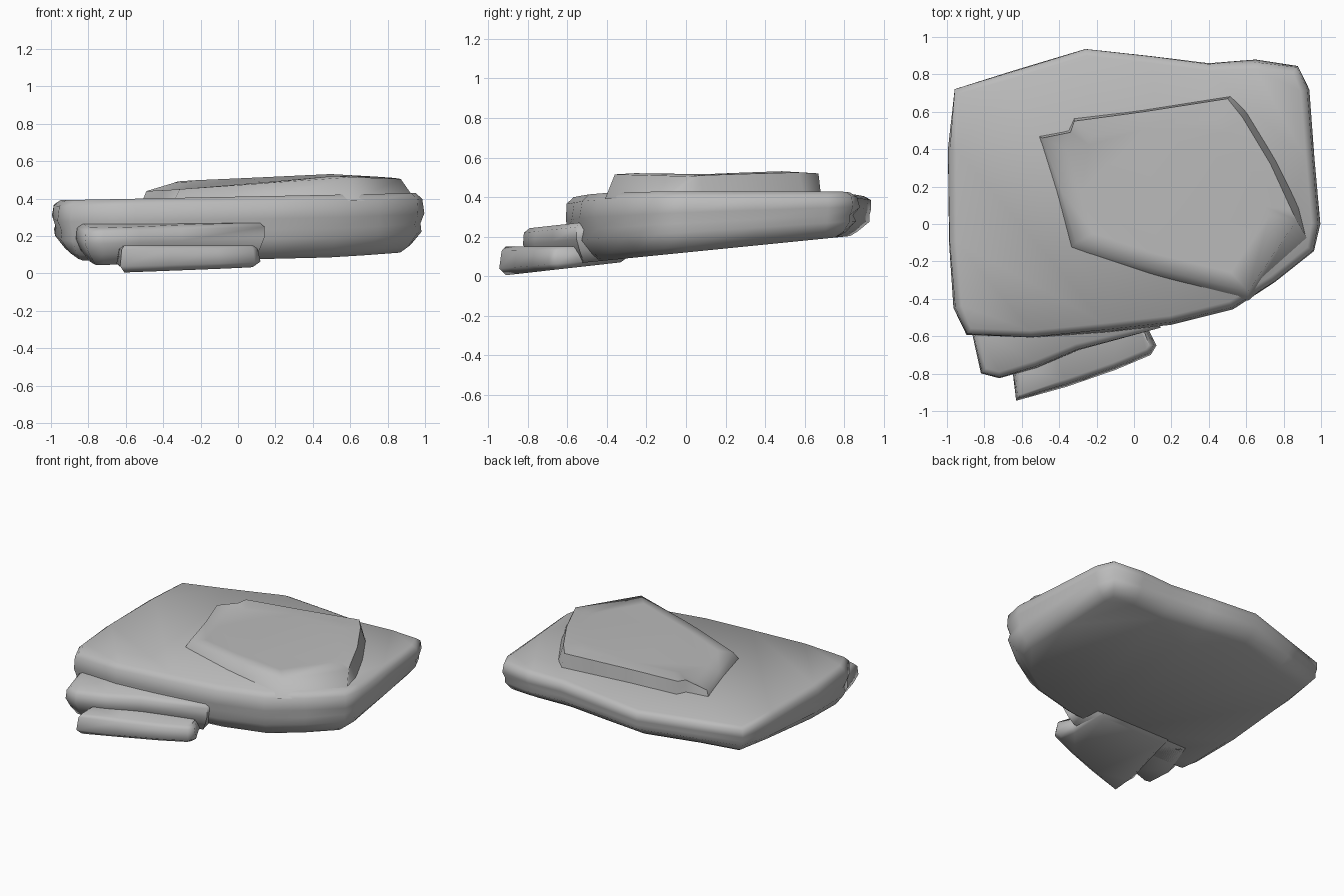
import bpy, bmesh, math, random
from mathutils import Vector

random.seed(4)
if "Cube" in bpy.data.objects:
    bpy.data.objects.remove(bpy.data.objects["Cube"])

stone = bpy.data.materials.new("grey stone")
stone.use_nodes = True
GREY = (0.5, 0.5, 0.5, 1)
stone.diffuse_color = GREY
stone.node_tree.nodes["Principled BSDF"].inputs["Base Color"].default_value = GREY


def loft(name, rings, angle=65):
    """Skin a stack of matching rings and cap both ends."""
    bm = bmesh.new()
    loops = [[bm.verts.new(p) for p in ring] for ring in rings]
    n = len(loops[0])
    for low, high in zip(loops, loops[1:]):
        for i in range(n):
            j = (i + 1) % n
            bm.faces.new((low[i], low[j], high[j], high[i]))
    caps = [bm.faces.new(loops[0][::-1]), bm.faces.new(loops[-1])]
    bmesh.ops.triangulate(bm, faces=caps)
    bmesh.ops.recalc_face_normals(bm, faces=bm.faces)
    mesh = bpy.data.meshes.new(name)
    bm.to_mesh(mesh)
    bm.free()
    ob = bpy.data.objects.new(name, mesh)
    bpy.context.collection.objects.link(ob)
    mesh.materials.append(stone)
    bpy.ops.object.select_all(action="DESELECT")
    ob.select_set(True)
    bpy.context.view_layer.objects.active = ob
    bpy.ops.object.shade_smooth_by_angle(angle=math.radians(angle))


def slab(name, outline, levels, bottom, top, rough=0.0):
    """Worn slab from a counter-clockwise outline; levels are
    (height fraction, inset from the outline)."""
    pts = [Vector(p) for p in outline]
    n = len(pts)
    rings = []
    for t, inset in levels:
        ring = []
        for i, p in enumerate(pts):
            a = (p - pts[i - 1]).normalized()
            b = (pts[(i + 1) % n] - p).normalized()
            inward = (Vector((-a.y, a.x)) + Vector((-b.y, b.x))).normalized()
            wear = random.uniform(0, rough) if 0 < t < 0.9 else 0
            q = p + inward * (inset + wear)
            low = bottom(*q)
            ring.append((q.x, q.y, low + (top(*q) - low) * t))
        rings.append(ring)
    loft(name, rings)


def underside(x, y):
    return 0.12 + 0.1 * y


# Main slab
slab("main_slab",
     [(-1.0, 0.4), (-1.0, -0.1), (-0.97, -0.45), (-0.9, -0.6),
      (-0.55, -0.62), (-0.15, -0.58), (0.2, -0.54), (0.53, -0.46),
      (0.76, -0.32), (0.97, -0.15), (1.0, 0.0), (0.97, 0.35),
      (0.94, 0.72), (0.88, 0.85), (0.65, 0.88), (0.4, 0.87),
      (0.1, 0.91), (-0.26, 0.95), (-0.65, 0.83), (-0.97, 0.73)],
     [(0, 0.12), (0.1, 0.07), (0.33, 0.012), (0.48, 0.02), (0.65, 0),
      (0.9, 0.015), (1, 0.05)],
     underside, lambda x, y: 0.41 + 0.02 * x, rough=0.015)

# Middle front ledge
slab("middle_ledge",
     [(-0.87, -0.58), (-0.82, -0.8), (-0.72, -0.83), (-0.52, -0.77),
      (-0.3, -0.68), (0.15, -0.56), (0.1, -0.25), (-0.75, -0.25)],
     [(0, 0.08), (0.3, 0.03), (0.6, 0), (0.9, 0.01), (1, 0.04)],
     underside, lambda x, y: 0.33 + 0.11 * y, rough=0.012)

# Lowest front tongue
slab("lower_tongue",
     [(-0.65, -0.78), (-0.63, -0.945), (-0.36, -0.87), (-0.1, -0.78),
      (0.09, -0.7), (0.12, -0.65), (0.07, -0.55), (0.0, -0.3), (-0.55, -0.3)],
     [(0, 0.04), (0.25, 0), (0.85, 0.015), (1, 0.04)],
     lambda x, y: max(0, 0.107 + 0.112 * y), lambda x, y: 0.15)

# Raised cap, tilting up toward the right end
foot = [(-0.51, 0.47), (-0.42, 0.18), (-0.34, -0.13), (0.1, -0.28),
        (0.61, -0.41), (0.95, -0.12), (0.9, 0.08), (0.77, 0.34),
        (0.61, 0.6), (0.52, 0.685), (0.05, 0.61), (-0.32, 0.565),
        (-0.35, 0.5)]
crown = [(-0.49, 0.46, 0.44), (-0.39, 0.18, 0.445), (-0.31, -0.1, 0.45),
         (0.12, -0.24, 0.48), (0.61, -0.36, 0.515), (0.87, 0.02, 0.505),
         (0.84, 0.08, 0.51), (0.73, 0.32, 0.518), (0.58, 0.57, 0.525),
         (0.5, 0.67, 0.52), (0.05, 0.6, 0.505), (-0.32, 0.55, 0.492),
         (-0.34, 0.49, 0.485)]
plateau = [(x * 0.8 + 0.03, y * 0.8 + 0.03, z + 0.006) for x, y, z in crown]
loft("raised_cap", [[(x, y, 0.39) for x, y in foot], crown, plateau])
